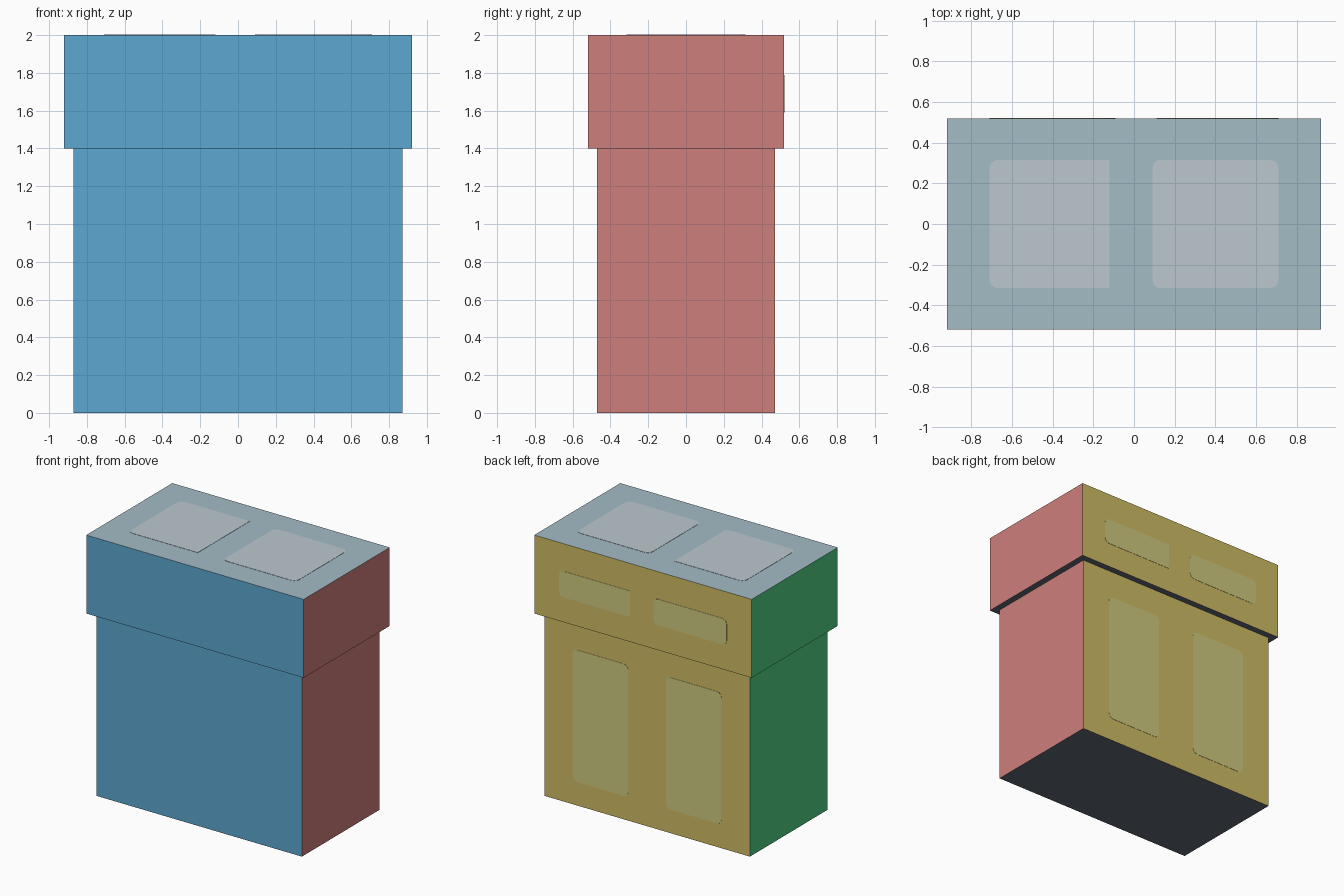
import bpy, bmesh, math
from mathutils import Vector

cube = bpy.data.objects.get("Cube")
if cube:
    bpy.data.objects.remove(cube, do_unlink=True)


def material(name, rgb):
    lin = [((c / 255 + 0.055) / 1.055) ** 2.4 for c in rgb] + [1.0]
    m = bpy.data.materials.new(name)
    m.use_nodes = True
    m.diffuse_color = lin
    bsdf = next(n for n in m.node_tree.nodes if n.type == "BSDF_PRINCIPLED")
    bsdf.inputs["Base Color"].default_value = lin
    return m


blue = material("blue front", (92, 167, 209))
red = material("red side", (206, 126, 124))
green = material("green side", (81, 209, 134))
olive = material("olive back", (208, 188, 100))
pale = material("pale blue top", (164, 188, 198))
slate = material("slate underside", (95, 107, 121))
top_panel = material("grey top panel", (188, 201, 206))
back_panel = material("sage back panel", (207, 201, 128))

# Face direction decides the colour
SIDES = [((0, -1, 0), blue), ((1, 0, 0), red), ((-1, 0, 0), green),
         ((0, 1, 0), olive), ((0, 0, 1), pale), ((0, 0, -1), slate)]


def finish(name, bm, mats):
    mesh = bpy.data.meshes.new(name)
    bm.to_mesh(mesh)
    bm.free()
    for m in mats:
        mesh.materials.append(m)
    obj = bpy.data.objects.new(name, mesh)
    bpy.context.collection.objects.link(obj)
    return obj


def box(name, width, depth, z0, z1):
    bm = bmesh.new()
    bmesh.ops.create_cube(bm, size=1)
    bmesh.ops.scale(bm, vec=(width, depth, z1 - z0), verts=bm.verts)
    bmesh.ops.translate(bm, vec=(0, 0, (z0 + z1) / 2), verts=bm.verts)
    bm.normal_update()
    for f in bm.faces:
        f.material_index = max(range(len(SIDES)),
                               key=lambda i: f.normal.dot(Vector(SIDES[i][0])))
    return finish(name, bm, [m for _, m in SIDES])


def plate(name, origin, v_axis, u0, u1, v0, v1, mat, inner_round=True):
    """Thin rounded panel; u runs along x, the inner edge may stay square."""
    radius, steps, thick = 0.04, 3, 0.003
    u_axis, v_axis = Vector((1, 0, 0)), Vector(v_axis)
    out = Vector((0, 0, 1)) if v_axis.y else Vector((0, 1, 0))
    inner_side = 1 if u0 + u1 < 0 else -1
    pts = []
    for k, (su, sv) in enumerate([(1, 1), (-1, 1), (-1, -1), (1, -1)]):
        r = radius if inner_round or su != inner_side else 0
        cu = (u1 if su > 0 else u0) - su * r
        cv = (v1 if sv > 0 else v0) - sv * r
        for i in range(steps + 1 if r else 1):
            a = math.pi / 2 * (k + i / steps)
            pts.append((cu + r * math.cos(a), cv + r * math.sin(a)))
    bm = bmesh.new()
    verts = [bm.verts.new(Vector(origin) + u_axis * u + v_axis * v) for u, v in pts]
    face = bm.faces.new(verts)
    ext = bmesh.ops.extrude_face_region(bm, geom=[face])
    moved = [g for g in ext["geom"] if isinstance(g, bmesh.types.BMVert)]
    bmesh.ops.translate(bm, vec=out * thick, verts=moved)
    bmesh.ops.recalc_face_normals(bm, faces=bm.faces)
    return finish(name, bm, [mat])


# Body and overhanging lid
box("body", 1.74, 0.94, 0, 1.4)
box("lid", 1.84, 1.04, 1.4, 2)

# Panels on top of the lid
Y, Z = (0, 1, 0), (0, 0, 1)
plate("lid_top_panel_right", (0, 0, 1.999), Y, -0.71, -0.12, -0.315, 0.315, top_panel, False)
plate("lid_top_panel_left", (0, 0, 1.999), Y, 0.09, 0.71, -0.315, 0.315, top_panel)

# Panels on the back of the lid
plate("lid_back_panel_left", (0, 0.519, 0), Z, 0.11, 0.71, 1.59, 1.79, back_panel, False)
plate("lid_back_panel_right", (0, 0.519, 0), Z, -0.71, -0.09, 1.59, 1.79, back_panel)

# Tall panels on the back of the body
for side, u0, u1 in (("left", 0.16, 0.63), ("right", -0.63, -0.16)):
    plate("body_back_panel_" + side, (0, 0.469, 0), Z, u0, u1, 0.18, 1.19, back_panel)
